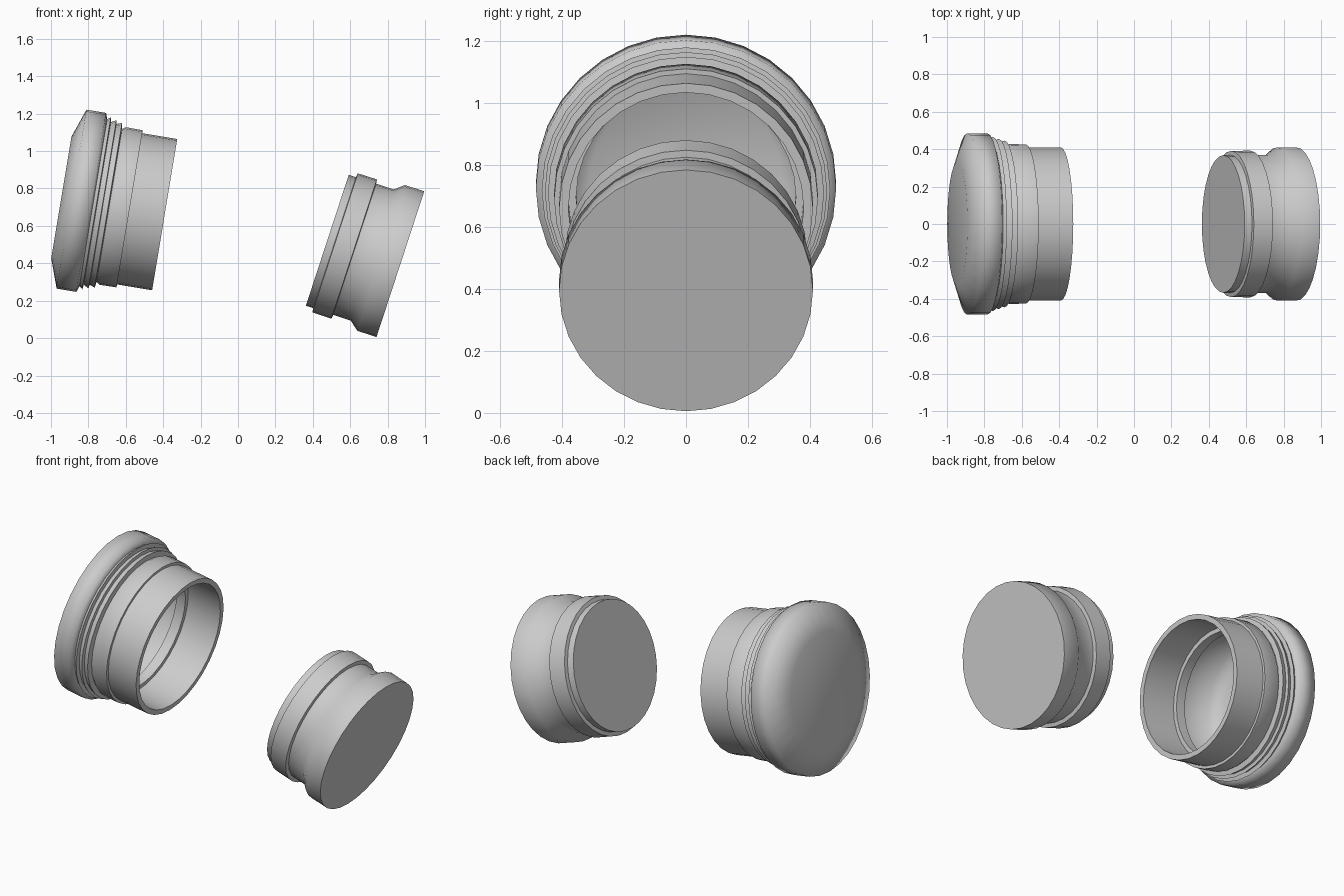
import bpy, bmesh
from math import pi, cos, sin, radians
from mathutils import Vector

cube = bpy.data.objects.get("Cube")
if cube:
    bpy.data.objects.remove(cube)

SIDES = 32
grey = bpy.data.materials.new("light_grey")
grey.use_nodes = True
colour = (0.6, 0.6, 0.6, 1)
grey.diffuse_color = colour
grey.node_tree.nodes["Principled BSDF"].inputs["Base Color"].default_value = colour


def turned_part(name, profile, centre, axis, angle):
    """Spin (distance along axis, radius) points and cap both profile ends."""
    axis = Vector(axis).normalized()
    up = Vector((-axis.z, 0, axis.x))
    side = Vector((0, 1, 0))
    bm = bmesh.new()
    rings = []
    for s, r in profile:
        ring = []
        for i in range(SIDES):
            a = 2 * pi * i / SIDES
            ring.append(bm.verts.new(Vector(centre) + axis * s
                                     + (up * cos(a) + side * sin(a)) * r))
        rings.append(ring)
    for a, b in zip(rings, rings[1:]):
        for i in range(SIDES):
            j = (i + 1) % SIDES
            bm.faces.new((a[i], a[j], b[j], b[i]))
    bm.faces.new(rings[0])
    bm.faces.new(rings[-1])
    bmesh.ops.recalc_face_normals(bm, faces=bm.faces)
    mesh = bpy.data.meshes.new(name)
    bm.to_mesh(mesh)
    bm.free()
    mesh.materials.append(grey)
    obj = bpy.data.objects.new(name, mesh)
    bpy.context.collection.objects.link(obj)
    bpy.ops.object.select_all(action='DESELECT')
    obj.select_set(True)
    bpy.context.view_layer.objects.active = obj
    bpy.ops.object.shade_smooth_by_angle(angle=radians(angle))


# Hollow cap: domed end, sawtooth ridges, collar, open sleeve, then the inside
cap_profile = [
    (-0.56, 0.33), (-0.505, 0.485), (-0.398, 0.485),
    (-0.387, 0.453), (-0.369, 0.466), (-0.365, 0.441), (-0.337, 0.456),
    (-0.334, 0.436), (-0.305, 0.446), (-0.30, 0.415),
    (-0.281, 0.427), (-0.19, 0.426), (-0.19, 0.41), (0, 0.41),
    (0, 0.38), (-0.22, 0.38), (-0.22, 0.355), (-0.28, 0.355),
    (-0.28, 0.39), (-0.48, 0.39), (-0.53, 0.31),
]
turned_part("hollow_cap", cap_profile, (-0.392, 0, 0.66), (0.986, 0, -0.164), 75)

# Solid plug: small end, raised band, waist and wide flat end
plug_profile = [
    (-0.411, 0.368), (-0.37, 0.368), (-0.367, 0.391), (-0.26, 0.392),
    (-0.257, 0.369), (-0.158, 0.369), (-0.108, 0.41), (0, 0.41),
]
turned_part("solid_plug", plug_profile, (0.868, 0, 0.395), (0.95, 0, -0.311), 50)
